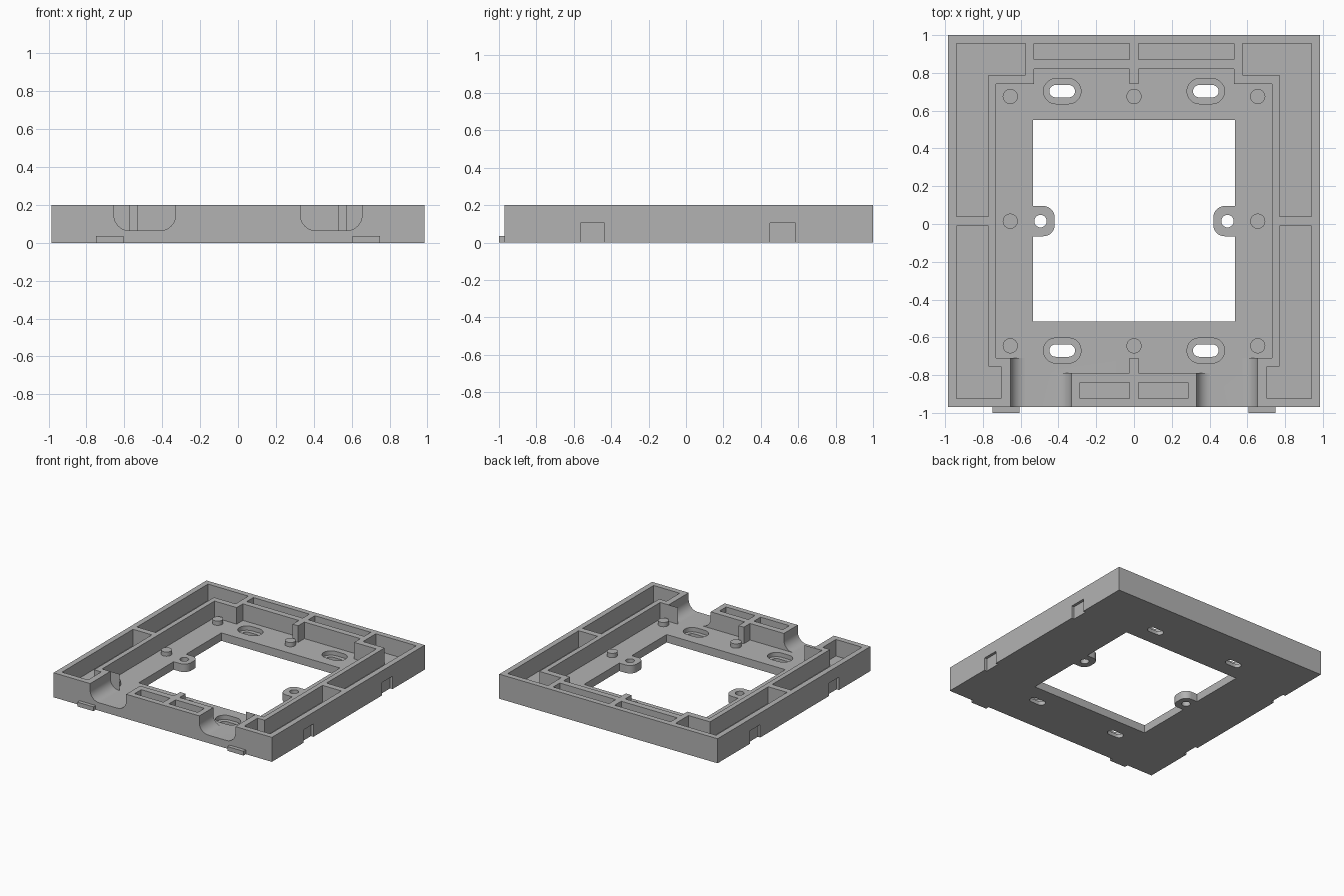
import bpy, bmesh
from math import sin, cos, pi, radians

if "Cube" in bpy.data.objects:
    bpy.data.objects.remove(bpy.data.objects["Cube"])

TOP, FLOOR = 0.20, 0.065

grey = bpy.data.materials.new("matte grey plastic")
grey.use_nodes = True
grey.diffuse_color = (0.45, 0.45, 0.45, 1)
grey.node_tree.nodes["Principled BSDF"].inputs["Base Color"].default_value = grey.diffuse_color


def prism(name, pts, lo, hi, axis="z"):
    """Extrude a 2D outline along z, or an x-z outline along y."""
    bm = bmesh.new()
    place = (lambda p: (p[0], p[1], lo)) if axis == "z" else (lambda p: (p[0], lo, p[1]))
    face = bm.faces.new([bm.verts.new(place(p)) for p in pts])
    out = bmesh.ops.extrude_face_region(bm, geom=[face])
    move = (0, 0, hi - lo) if axis == "z" else (0, hi - lo, 0)
    bmesh.ops.translate(bm, vec=move, verts=[v for v in out["geom"] if isinstance(v, bmesh.types.BMVert)])
    bmesh.ops.recalc_face_normals(bm, faces=bm.faces)
    mesh = bpy.data.meshes.new(name)
    bm.to_mesh(mesh)
    bm.free()
    mesh.materials.append(grey)
    obj = bpy.data.objects.new(name, mesh)
    bpy.context.collection.objects.link(obj)
    return obj


def rect(x0, x1, y0, y1):
    return [(x0, y0), (x1, y0), (x1, y1), (x0, y1)]


def arc(cx, cy, r, a0, a1, n=10):
    angles = [radians(a0 + (a1 - a0) * i / n) for i in range(n + 1)]
    return [(cx + r * cos(a), cy + r * sin(a)) for a in angles]


def circle(cx, cy, r, n=32):
    return arc(cx, cy, r, 0, 360 - 360 / n, n - 1)


def slot(cx, cy, half, r):
    return arc(cx + half - r, cy, r, -90, 90) + arc(cx - half + r, cy, r, 90, 270)


def flip(pts):
    return [(-x, y) for x, y in reversed(pts)]


def cut(body, pts, lo, hi, axis="z"):
    cutter = prism("cutter", pts, lo, hi, axis)
    cutter.hide_render = True
    mod = body.modifiers.new("cut", "BOOLEAN")
    mod.operation, mod.solver, mod.object = "DIFFERENCE", "EXACT", cutter
    bpy.context.view_layer.objects.active = body
    bpy.ops.object.modifier_apply(modifier=mod.name)
    bpy.data.objects.remove(cutter)


def cut_both(body, pts, lo, hi, axis="z"):
    cut(body, pts, lo, hi, axis)
    cut(body, flip(pts), lo, hi, axis)


frame = prism("mounting_frame", rect(-0.985, 0.985, -0.97, 1.0), 0, TOP)

# Stepped interior, with a short rib at the middle of the front and back walls
half = [(0.025, -0.71), (0.025, -0.79), (0.57, -0.79), (0.57, -0.71), (0.73, -0.71),
        (0.73, 0.74), (0.53, 0.74), (0.53, 0.82), (0.025, 0.82), (0.025, 0.74)]
cut(frame, half + flip(half), FLOOR, 0.3)

# Rounded cable channels through the front wall
r = 0.08
channel = ([(0.33, 0.3)] + arc(0.33 + r, FLOOR + r, r, 180, 270)
           + arc(0.655 - r, FLOOR + r, r, 270, 360) + [(0.655, 0.3)])
cut_both(frame, channel, -1.1, -0.71, "y")

# Hollow pockets around the rim
cut_both(frame, [(0.77, 0.04), (0.94, 0.04), (0.94, 0.955), (0.575, 0.955),
                 (0.575, 0.79), (0.77, 0.79)], FLOOR, 0.3)
cut_both(frame, [(0.705, -0.925), (0.94, -0.925), (0.94, -0.01), (0.77, -0.01),
                 (0.77, -0.755), (0.705, -0.755)], FLOOR, 0.3)
cut_both(frame, rect(0.025, 0.53, 0.87, 0.955), FLOOR, 0.3)
cut_both(frame, rect(0.025, 0.285, -0.925, -0.84), FLOOR, 0.3)

# Central window, leaving a rounded screw lug on each side
lug = 0.06
side = ([(0.535, -0.515), (0.535, -0.065)]
        + arc(0.42 + lug, -0.065 + lug, lug, 270, 180)
        + arc(0.42 + lug, 0.095 - lug, lug, 180, 90)
        + [(0.535, 0.095), (0.535, 0.55)])
cut(frame, side + flip(side), -0.1, 0.3)
cut_both(frame, circle(0.495, 0.015, 0.033), -0.1, 0.3)

# Stepped screw slots
for y in (0.703, -0.67):
    cut_both(frame, slot(0.38, y, 0.1, 0.067), 0.03, 0.3)
    cut_both(frame, slot(0.38, y, 0.068, 0.033), -0.1, 0.3)

# Shallow latch recesses in the outer sides
for y0, y1 in ((-0.565, -0.435), (0.45, 0.585)):
    cut_both(frame, rect(0.963, 1.1, y0, y1), -0.1, 0.105)

# Locating pins on the floor
for x, y in [(s * 0.655, y) for s in (-1, 1) for y in (-0.645, 0.015, 0.675)] + [(0, -0.645), (0, 0.675)]:
    pin = prism("locating_pin", circle(x, y, 0.04), FLOOR - 0.01, 0.1)
    pin.select_set(True)

# Snap tabs on the front edge
tab = rect(0.605, 0.75, -1.0, -0.96)
prism("left_snap_tab", tab, 0, 0.035)
prism("right_snap_tab", flip(tab), 0, 0.035)

# Smooth the rounded surfaces, keeping edges sharp
frame.select_set(True)
bpy.context.view_layer.objects.active = frame
bpy.ops.object.shade_smooth_by_angle(angle=radians(30))
